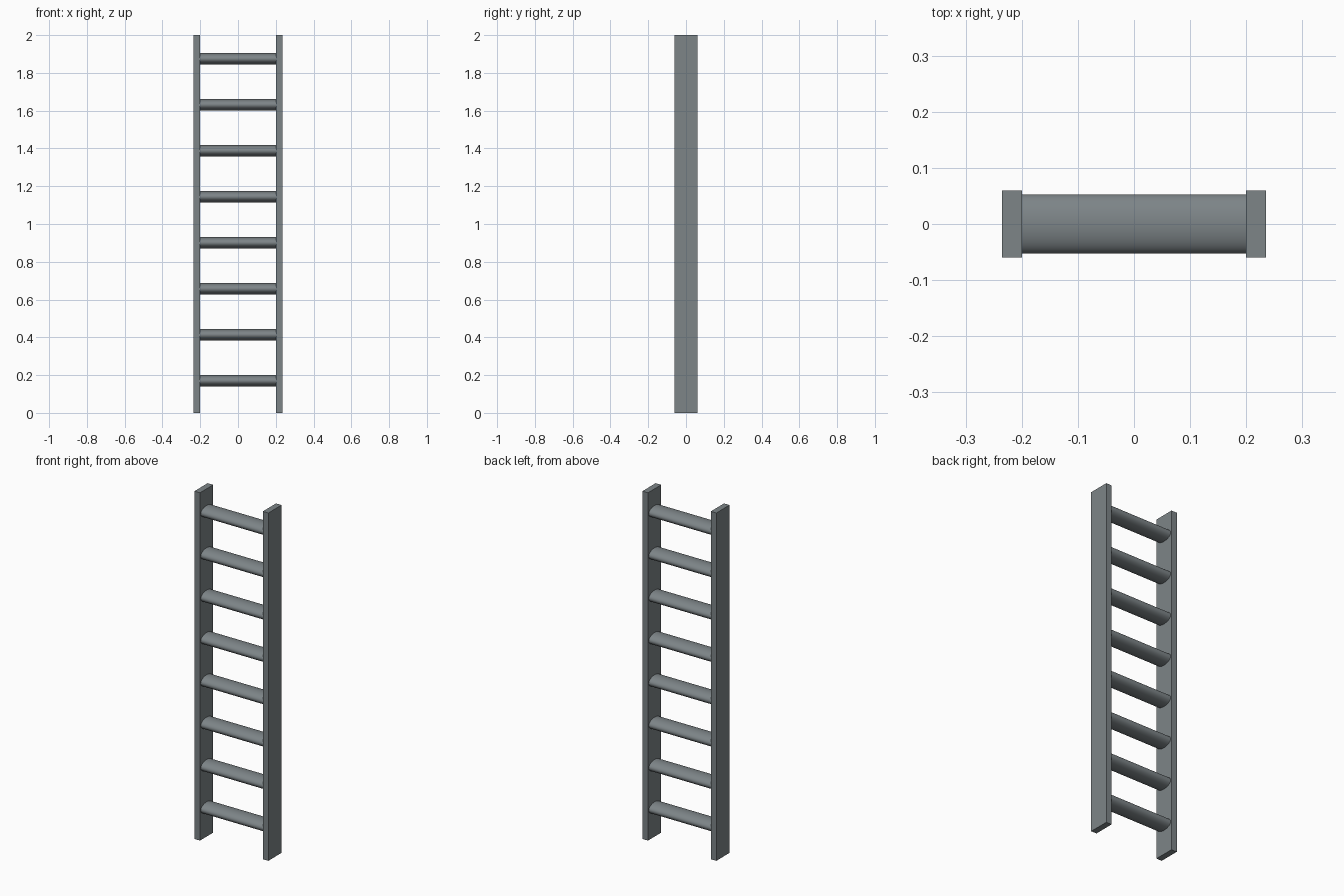
import bpy, math

if "Cube" in bpy.data.objects:
    bpy.data.objects.remove(bpy.data.objects["Cube"])

RUNGS, FIRST_Z, STEP = 8, 0.170, 0.2435

# Dark slate grey finish
slate = bpy.data.materials.new("slate_grey")
slate.diffuse_color = (0.205, 0.233, 0.245, 1)
slate.use_nodes = True
slate.node_tree.nodes["Principled BSDF"].inputs["Base Color"].default_value = slate.diffuse_color

# Side rails
def rail(name, x):
    bpy.ops.mesh.primitive_cube_add(size=1, location=(x, 0, 1))
    ob = bpy.context.object
    ob.name = name
    ob.scale = (0.035, 0.12, 2)
    bpy.ops.object.transform_apply(location=False, rotation=False, scale=True)
    ob.data.materials.append(slate)

rail("left_rail", -0.2175)
rail("right_rail", 0.2175)

# Oval rungs, ends meeting the inner rail faces
def rung(i):
    bpy.ops.mesh.primitive_cylinder_add(
        vertices=48, radius=1, depth=1,
        location=(0, 0, FIRST_Z + i * STEP))
    ob = bpy.context.object
    ob.name = f"rung_{i + 1}"
    ob.scale = (0.03, 0.053, 0.402)
    bpy.ops.object.transform_apply(location=False, rotation=False, scale=True)
    ob.rotation_euler = (0, math.pi / 2, 0)
    bpy.ops.object.transform_apply(location=False, rotation=True, scale=False)
    bpy.ops.object.shade_smooth_by_angle(angle=math.radians(30))
    ob.data.materials.append(slate)

for i in range(RUNGS):
    rung(i)
